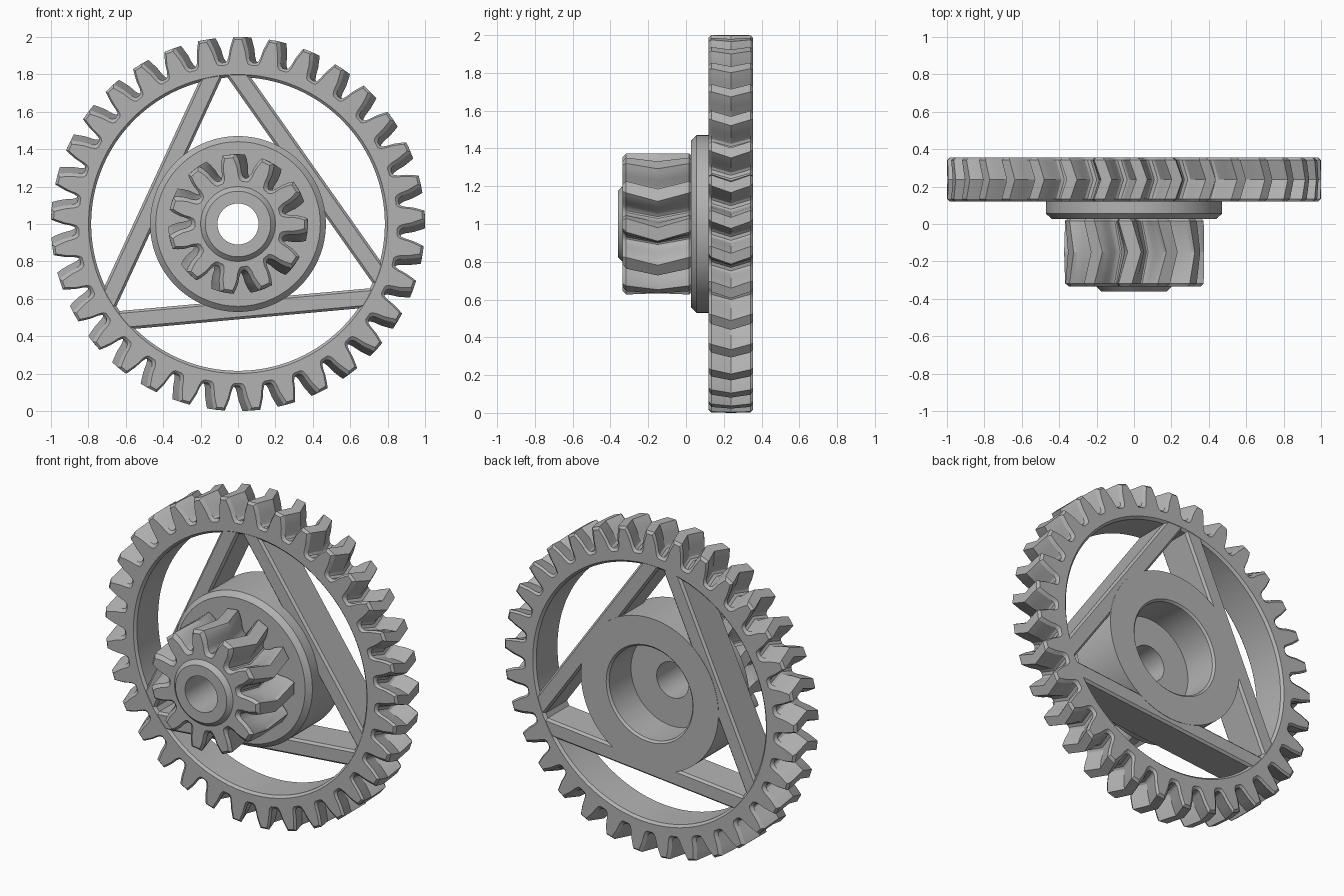
import bpy, bmesh, math
from mathutils import Matrix, Vector

if "Cube" in bpy.data.objects:
    bpy.data.objects.remove(bpy.data.objects["Cube"], do_unlink=True)

grey = bpy.data.materials.new("grey plastic")
grey.use_nodes = True
grey.diffuse_color = (0.45, 0.45, 0.45, 1)
grey.node_tree.nodes["Principled BSDF"].inputs["Base Color"].default_value = grey.diffuse_color

CENTRE = Vector((0, 0, 1))
BACK, FRONT = 0.355, 0.12    # faces of the large wheel


def finish(name, bm):
    """Turn a bmesh into a shaded, coloured object."""
    bmesh.ops.recalc_face_normals(bm, faces=bm.faces)
    mesh = bpy.data.meshes.new(name)
    bm.to_mesh(mesh)
    bm.free()
    mesh.materials.append(grey)
    obj = bpy.data.objects.new(name, mesh)
    bpy.context.collection.objects.link(obj)
    bpy.ops.object.select_all(action="DESELECT")
    obj.select_set(True)
    bpy.context.view_layer.objects.active = obj
    bpy.ops.object.shade_smooth_by_angle(angle=math.radians(28))
    return obj


def polar(r, a, y):
    return CENTRE + Vector((r * math.cos(a), y, r * math.sin(a)))


def bridge(bm, loops):
    """Join closed loops of equal length, the last back to the first."""
    for la, lb in zip(loops, loops[1:] + loops[:1]):
        for i in range(len(la)):
            j = (i + 1) % len(la)
            bm.faces.new((la[i], la[j], lb[j], lb[i]))


def herringbone_gear(name, teeth, flank, bore, y0, y1, chamfer, twist, phase):
    """flank lists (half width, radius) from root to tip."""
    bm = bmesh.new()
    pitch = 2 * math.pi / teeth
    side = [(w, r, -1) for w, r in flank] + [(w, r, 1) for w, r in reversed(flank)]
    n = teeth * len(side)

    def outer(y, inset, turn):
        ring = []
        for t in range(teeth):
            for w, r, s in side:
                a = phase + t * pitch + s * (w - inset * 0.7) / r - turn
                ring.append(bm.verts.new(polar(r - inset, a, y)))
        return ring

    def inner(y, grow):
        start = phase - pitch / 2
        return [bm.verts.new(polar(bore + grow, start + (i + 0.5) * 2 * math.pi / n, y))
                for i in range(n)]

    edge = twist * 2 * chamfer / (y1 - y0)
    bridge(bm, [outer(y0, chamfer, 0), outer(y0 + chamfer, 0, edge),
                outer((y0 + y1) / 2, 0, twist),
                outer(y1 - chamfer, 0, edge), outer(y1, chamfer, 0),
                inner(y1, chamfer), inner(y1 - chamfer, 0),
                inner(y0 + chamfer, 0), inner(y0, chamfer)])
    return finish(name, bm)


def lathe(name, profile, steps=96):
    """Revolve a closed (radius, y) profile about the axle."""
    bm = bmesh.new()
    bridge(bm, [[bm.verts.new(polar(r, i * 2 * math.pi / steps, y)) for i in range(steps)]
                for r, y in profile])
    return finish(name, bm)


def spoke(name, angle, distance=0.457, width=0.102, length=1.38):
    """Straight bar lying tangent to the hub, with chamfered long edges."""
    bm = bmesh.new()
    bmesh.ops.create_cube(bm, size=1)
    depth = BACK - FRONT - 0.004
    bmesh.ops.scale(bm, vec=(width, depth, length), verts=bm.verts)
    long_edges = [e for e in bm.edges
                  if abs((e.verts[0].co - e.verts[1].co).z) > length / 2]
    bmesh.ops.bevel(bm, geom=long_edges, offset=0.013, segments=1, affect="EDGES")
    bmesh.ops.translate(bm, vec=(distance, (BACK + FRONT) / 2, 0), verts=bm.verts)
    turn = Matrix.Translation(CENTRE) @ Matrix.Rotation(-angle, 4, "Y")
    bmesh.ops.transform(bm, matrix=turn, verts=bm.verts)
    return finish(name, bm)


# Large toothed rim
herringbone_gear("large_gear_rim", 33,
                 [(0.073, 0.866), (0.062, 0.875), (0.055, 0.895), (0.048, 0.94),
                  (0.036, 0.98), (0.029, 1.0)],
                 0.785, FRONT, BACK, 0.014, 0.042, math.radians(90))

# Small pinion in front
herringbone_gear("small_gear", 11,
                 [(0.066, 0.248), (0.057, 0.258), (0.052, 0.28), (0.052, 0.315),
                  (0.045, 0.35), (0.036, 0.374)],
                 0.15, -0.335, 0.035, 0.018, 0.145, math.radians(98))

# Hub: bore, front collar, flange and rear recess
lathe("hub", [(0.11, -0.36), (0.175, -0.36), (0.2, -0.335), (0.2, 0.027),
              (0.44, 0.027), (0.47, 0.055), (0.47, BACK),
              (0.297, BACK), (0.285, BACK - 0.012), (0.285, 0.13), (0.11, 0.13)])

# Three spokes forming a triangle around the hub
for name, degrees in (("left_spoke", 35.2), ("right_spoke", 155.2), ("lower_spoke", 275.2)):
    spoke(name, math.radians(degrees))
